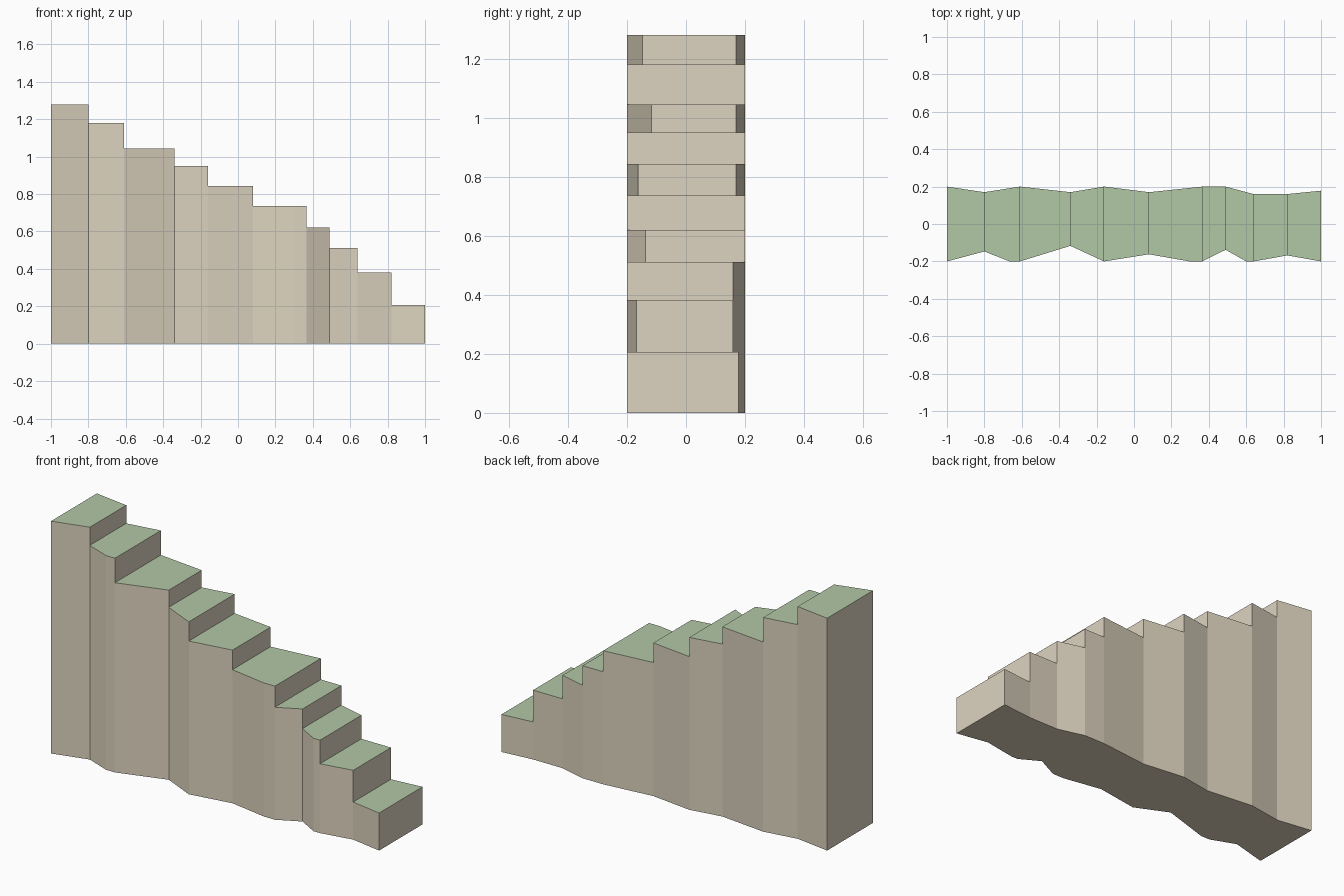
import bpy, bmesh

if "Cube" in bpy.data.objects:
    bpy.data.objects.remove(bpy.data.objects["Cube"])

# Step boundaries: x, front y, back y; and the height of each step
cuts = [(-1, -.2, .2), (-.8, -.147, .17), (-.61, -.2, .2), (-.34, -.117, .17),
        (-.16, -.2, .2), (.08, -.162, .17), (.365, -.2, .2), (.49, -.138, .2),
        (.64, -.2, .16), (.82, -.168, .16), (1, -.2, .178)]
heights = [1.28, 1.18, 1.045, .95, .844, .736, .62, .512, .382, .207]
# Extra bends in the front outline, by step index
bends = {1: (-.665, -.2), 5: (.297, -.2), 7: (.6, -.2)}


def material(name, color):
    m = bpy.data.materials.new(name)
    m.diffuse_color = color
    m.use_nodes = True
    m.node_tree.nodes["Principled BSDF"].inputs["Base Color"].default_value = m.diffuse_color
    return m


bm = bmesh.new()
cache = {}


def vert(x, y, z):
    key = (x, y, z)
    if key not in cache:
        cache[key] = bm.verts.new(key)
    return cache[key]


def face(points, slot=0):
    bm.faces.new([vert(*p) for p in points]).material_index = slot


# Each step: top, underside, front and back walls, and the riser down to the next
for i, h in enumerate(heights):
    (x0, f0, b0), (x1, f1, b1) = cuts[i], cuts[i + 1]
    low = heights[i + 1] if i + 1 < len(heights) else 0
    front = [(x0, f0)] + ([bends[i]] if i in bends else []) + [(x1, f1)]
    loop = front + [(x1, b1), (x0, b0)]
    face([(x, y, h) for x, y in loop], 1)
    face([(x, y, 0) for x, y in reversed(loop)])
    for p, q in zip(loop, loop[1:]):
        if p[0] == q[0]:
            face([(*p, low), (*q, low), (*q, h), (*p, h)])
            continue
        wall = [(*p, 0), (*q, 0)]
        if low and q[0] == x1:
            wall.append((*q, low))
        wall += [(*q, h), (*p, h)]
        if low and p[0] == x1:
            wall.append((*p, low))
        face(wall)

# Tall end wall
x, f, b = cuts[0]
face([(x, b, 0), (x, f, 0), (x, f, heights[0]), (x, b, heights[0])])

mesh = bpy.data.meshes.new("stepped_cliff")
bm.normal_update()
bm.to_mesh(mesh)
bm.free()
mesh.materials.append(material("earth", (.72, .65, .52, 1)))
mesh.materials.append(material("grass", (.45, .58, .38, 1)))
bpy.context.collection.objects.link(bpy.data.objects.new("stepped_cliff", mesh))
